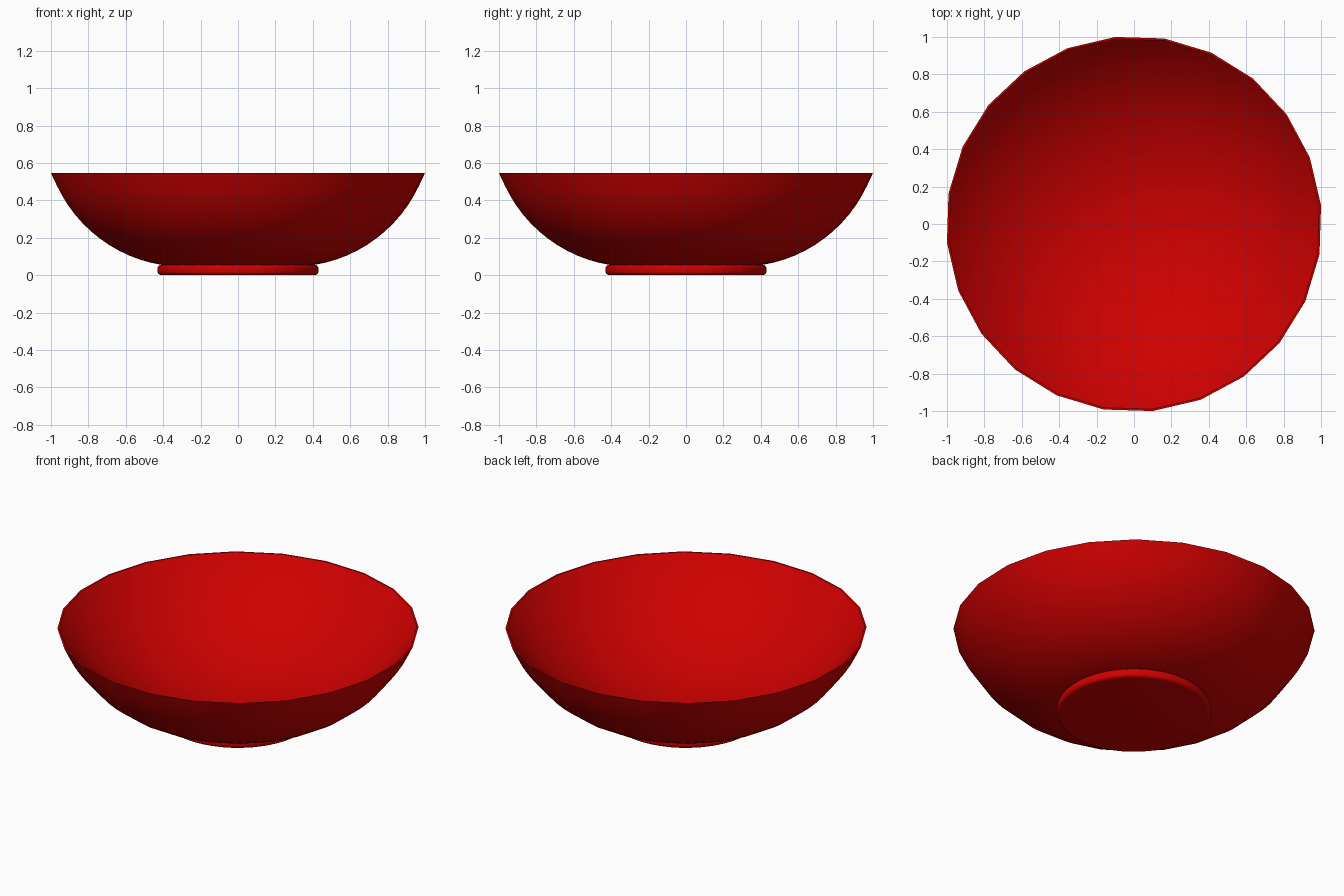
import bpy, bmesh, math

cube = bpy.data.objects.get("Cube")
if cube:
    bpy.data.objects.remove(cube, do_unlink=True)


def material(name, rgb):
    m = bpy.data.materials.new(name)
    m.use_nodes = True
    colour = (*rgb, 1)
    m.diffuse_color = colour
    m.node_tree.nodes["Principled BSDF"].inputs["Base Color"].default_value = colour
    return m


def arc(cx, cz, radius, start, end, steps):
    """Profile points on a circle, angles in degrees from straight down."""
    angles = [math.radians(start + (end - start) * i / steps) for i in range(steps + 1)]
    return [(cx + radius * math.sin(a), cz - radius * math.cos(a)) for a in angles]


def lathe(name, profile, sides, turn, mat):
    """Spin an (r, z) profile around the vertical axis."""
    bm = bmesh.new()
    c, s = math.cos(turn), math.sin(turn)
    verts = [bm.verts.new((r * c, r * s, z)) for r, z in profile]
    edges = [bm.edges.new(pair) for pair in zip(verts, verts[1:])]
    bmesh.ops.spin(bm, geom=verts + edges, cent=(0, 0, 0), axis=(0, 0, 1),
                   angle=math.tau, steps=sides)
    bmesh.ops.remove_doubles(bm, verts=bm.verts, dist=0.0005)
    bmesh.ops.recalc_face_normals(bm, faces=bm.faces)
    mesh = bpy.data.meshes.new(name)
    bm.to_mesh(mesh)
    bm.free()
    mesh.materials.append(mat)
    obj = bpy.data.objects.new(name, mesh)
    bpy.context.collection.objects.link(obj)
    bpy.ops.object.select_all(action="DESELECT")
    obj.select_set(True)
    bpy.context.view_layer.objects.active = obj
    bpy.ops.object.shade_smooth_by_angle(angle=math.radians(40))


red = material("bowl red", (0.62, 0, 0))

# Bowl outside: full curve from the base up to the rim
rim_r, rim_z, lip = 1.005, 0.546, 0.01
outer = arc(0.29, 0.80, 0.755, 4, 70, 14)
outer[-1] = (rim_r, rim_z)

# Bowl inside: shallower spherical hollow from the lip down to the floor
floor_z = 0.07
hollow_r, depth = rim_r - lip, rim_z - floor_z
sphere = (hollow_r ** 2 + depth ** 2) / (2 * depth)
slope = math.degrees(math.asin(hollow_r / sphere))
inner = arc(0, floor_z + sphere, sphere, slope, 0, 16)
lathe("bowl", [(0, 0.036)] + outer + inner, 24, math.radians(5.7), red)

# Foot: disc with a rounded edge, flat underside, open top hidden by the bowl
foot_r, foot_h, edge = 0.43, 0.056, 0.021
side = (arc(foot_r - edge, edge, edge, 0, 90, 5)
        + arc(foot_r - edge, foot_h - edge, edge, 90, 180, 5))
lathe("foot", [(0, 0)] + side + [(0.36, foot_h - 0.007)], 48, 0, red)
